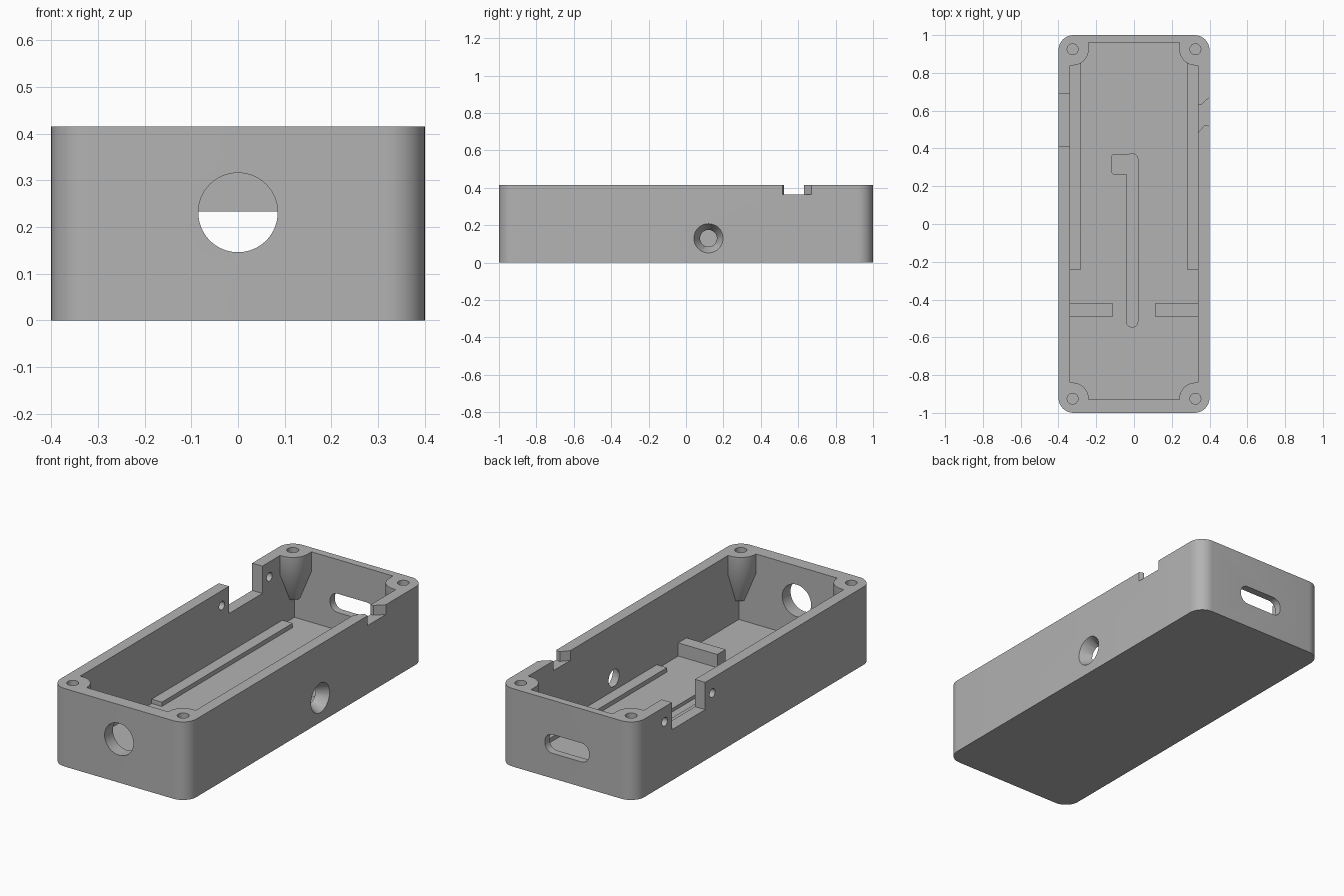
import bpy, bmesh, math
from mathutils import Matrix, Vector

if "Cube" in bpy.data.objects:
    bpy.data.objects.remove(bpy.data.objects["Cube"])

H, FLOOR = 0.415, 0.04
grey = bpy.data.materials.new("grey_plastic")
grey.diffuse_color = (0.45, 0.45, 0.45, 1)
grey.use_nodes = True
grey.node_tree.nodes["Principled BSDF"].inputs["Base Color"].default_value = grey.diffuse_color


def make(name, bm):
    bmesh.ops.recalc_face_normals(bm, faces=bm.faces)
    me = bpy.data.meshes.new(name)
    bm.to_mesh(me)
    bm.free()
    me.materials.append(grey)
    ob = bpy.data.objects.new(name, me)
    bpy.context.collection.objects.link(ob)
    return ob


def loft(name, rings):
    """Solid through matching rings of points."""
    bm = bmesh.new()
    vs = [[bm.verts.new(p) for p in r] for r in rings]
    n = len(rings[0])
    for a, b in zip(vs, vs[1:]):
        for i in range(n):
            bm.faces.new((a[i], a[(i + 1) % n], b[(i + 1) % n], b[i]))
    bm.faces.new(vs[0])
    bm.faces.new(vs[-1])
    return make(name, bm)


def prism(name, pts, z0, z1):
    return loft(name, [[(x, y, z) for x, y in pts] for z in (z0, z1)])


def box(name, x0, x1, y0, y1, z0, z1):
    return prism(name, [(x0, y0), (x1, y0), (x1, y1), (x0, y1)], z0, z1)


def rounded(x0, x1, y0, y1, r, seg=10):
    pts = []
    for k, (cx, cy) in enumerate([(x1 - r, y1 - r), (x0 + r, y1 - r),
                                  (x0 + r, y0 + r), (x1 - r, y0 + r)]):
        for i in range(seg + 1):
            a = math.pi / 2 * (k + i / seg)
            pts.append((cx + r * math.cos(a), cy + r * math.sin(a)))
    return pts


def rod(name, start, end, r0, r1=None, seg=40):
    """Cylinder or cone between two points."""
    a, b = Vector(start), Vector(end)
    bm = bmesh.new()
    rot = (b - a).to_track_quat('Z', 'Y').to_matrix().to_4x4()
    bmesh.ops.create_cone(bm, cap_ends=True, segments=seg, radius1=r0,
                          radius2=r0 if r1 is None else r1, depth=(b - a).length,
                          matrix=Matrix.Translation((a + b) / 2) @ rot)
    return make(name, bm)


def cut(target, cutter):
    mod = target.modifiers.new("cut", 'BOOLEAN')
    mod.operation, mod.solver, mod.object = 'DIFFERENCE', 'EXACT', cutter
    dg = bpy.context.evaluated_depsgraph_get()
    me = bpy.data.meshes.new_from_object(target.evaluated_get(dg))
    target.modifiers.clear()
    target.data = me
    bpy.data.objects.remove(cutter)


# outer shell
case = prism("case", rounded(-0.4, 0.4, -1, 1, 0.08), 0, H)

# cavity, leaving tapered screw posts in the corners
cavity = box("cavity", -0.34, 0.34, -0.93, 0.96, FLOOR, 0.6)
for sx in (-1, 1):
    for sy, wall in ((-1, 0.93), (1, 0.96)):
        hx, hy, r = 0.325, 0.925, 0.085
        pts = [(0.38, wall + 0.03), (hx - r, wall + 0.03)]
        for i in range(13):
            a = math.pi + math.pi / 2 * i / 12
            pts.append((hx + r * math.cos(a), hy + r * math.sin(a)))
        pts.append((0.38, hy - r))
        cx, cy = 0.35, wall + 0.01
        rings = []
        for z, s in ((0.15, 0.38), (0.31, 1), (0.7, 1)):
            rings.append([(sx * (cx + (x - cx) * s), sy * (cy + (y - cy) * s), z)
                          for x, y in pts])
        cut(cavity, loft("post", rings))
cut(case, cavity)

# screw holes
for sx in (-1, 1):
    for sy in (-1, 1):
        x, y = sx * 0.325, sy * 0.925
        cut(case, rod("screw_hole", (x, y, 0.27), (x, y, 0.5), 0.029, seg=24))

# round hole in the front wall
cut(case, rod("front_hole", (0, -1.1, 0.231), (0, -0.88, 0.231), 0.085, seg=64))

# slot in the back wall
slot = rounded(-0.13, 0.13, 0.133, 0.233, 0.045)
cut(case, loft("back_slot", [[(x, y, z) for x, z in slot] for y in (0.9, 1.1)]))

# countersunk hole in the right wall
cut(case, rod("countersink", (0.32, 0.12, 0.13), (0.42, 0.12, 0.13), 0.034, 0.089))
cut(case, rod("side_hole", (0.3, 0.12, 0.13), (0.42, 0.12, 0.13), 0.045))

# left notch with a pin hole on each side
cut(case, box("left_notch", -0.5, -0.3, 0.41, 0.69, 0.27, 0.6))
for y in (0.35, 0.75):
    cut(case, rod("pin_hole", (-0.5, y, 0.335), (-0.3, y, 0.335), 0.023, seg=24))

# slanted cable notch in the right rim
cut(case, prism("right_notch", [(0.3, 0.44), (0.375, 0.525), (0.385, 0.525),
                                (0.42, 0.505), (0.42, 0.69), (0.355, 0.63),
                                (0.3, 0.63)], 0.363, 0.6))

# shallow wire channel in the floor
cut(case, prism("channel", rounded(-0.04, 0.02, -0.545, 0.372, 0.028), 0.022, 0.1))
cut(case, prism("channel_foot", rounded(-0.12, -0.012, 0.265, 0.367, 0.015), 0.022, 0.1))

# floor rails and cross bars
parts = [case]
for sx, side in ((-1, "left"), (1, "right")):
    xs = sorted((sx * 0.28, sx * 0.345))
    parts.append(box(side + "_rail", *xs, -0.24, 0.86, FLOOR - 0.005, 0.063))
    xs = sorted((sx * 0.11, sx * 0.345))
    parts.append(box(side + "_cross_bar", *xs, -0.49, -0.42, FLOOR - 0.005, 0.11))

# smooth the curved walls, keep the edges crisp
bpy.ops.object.select_all(action='DESELECT')
for ob in parts:
    ob.select_set(True)
bpy.context.view_layer.objects.active = case
bpy.ops.object.shade_smooth_by_angle(angle=math.radians(30))
